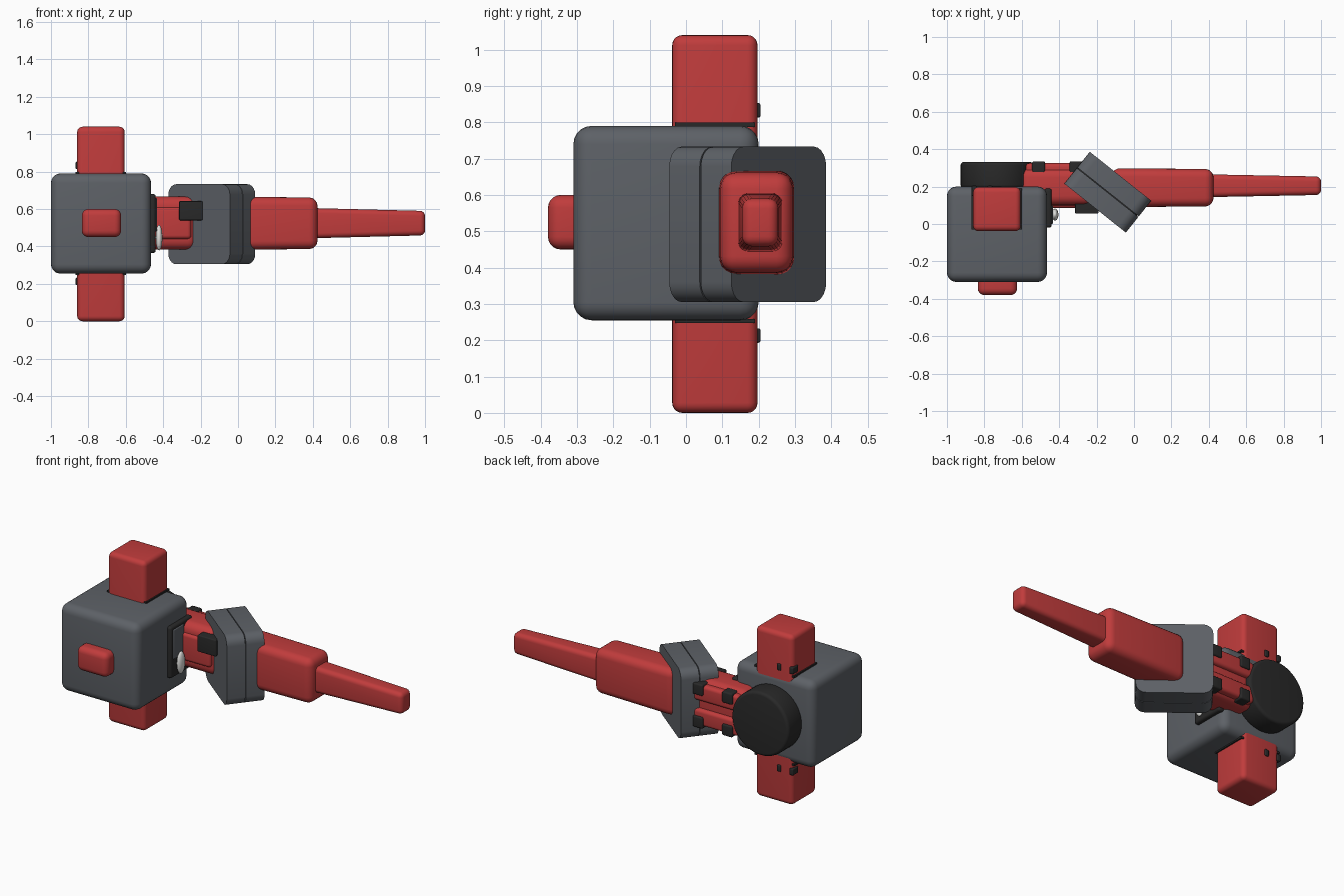
import bpy, bmesh, math
from mathutils import Matrix, Vector

cube = bpy.data.objects.get("Cube")
if cube:
    bpy.data.objects.remove(cube, do_unlink=True)


def material(name, r, g, b):
    m = bpy.data.materials.new(name)
    m.use_nodes = True
    m.diffuse_color = (r, g, b, 1)
    m.node_tree.nodes["Principled BSDF"].inputs["Base Color"].default_value = (r, g, b, 1)
    return m


RED = material("red", 0.53, 0.045, 0.045)
GREY = material("slate grey", 0.11, 0.12, 0.135)
BLACK = material("black", 0.022, 0.022, 0.022)
WHITE = material("white", 0.75, 0.75, 0.73)


def finish(bm, name, mat, matrix=None):
    bmesh.ops.recalc_face_normals(bm, faces=bm.faces[:])
    me = bpy.data.meshes.new(name)
    bm.to_mesh(me)
    bm.free()
    me.materials.append(mat)
    ob = bpy.data.objects.new(name, me)
    bpy.context.collection.objects.link(ob)
    if matrix:
        ob.matrix_world = matrix
    for o in bpy.context.selected_objects:
        o.select_set(False)
    ob.select_set(True)
    bpy.context.view_layer.objects.active = ob
    bpy.ops.object.shade_smooth_by_angle(angle=math.radians(35))
    return ob


def box(name, mat, x, y, z, bevel=0.0, taper=1.0, axis=None, matrix=None):
    """Box from ranges; taper shrinks the +x end, axis limits the bevel to edges along it."""
    bm = bmesh.new()
    bmesh.ops.create_cube(bm, size=1)
    for v in bm.verts:
        k = taper if v.co.x > 0 else 1
        v.co = Vector([(a + b) / 2 + c * (b - a) * s for (a, b), c, s
                       in zip((x, y, z), v.co, (1, k, k))])
    if bevel:
        edges = bm.edges[:]
        if axis is not None:
            edges = [e for e in edges
                     if abs((e.verts[0].co - e.verts[1].co).normalized()[axis]) > 0.9]
        bmesh.ops.bevel(bm, geom=edges, offset=bevel, segments=5, profile=0.5, affect='EDGES')
    return finish(bm, name, mat, matrix)


def disc(name, mat, centre, radius, depth, bevel):
    """Cylinder along y with rounded rims."""
    bm = bmesh.new()
    bmesh.ops.create_cone(bm, cap_ends=True, segments=48, radius1=radius, radius2=radius, depth=depth)
    rims = [e for e in bm.edges if abs(e.verts[0].co.z - e.verts[1].co.z) < 0.001]
    bmesh.ops.bevel(bm, geom=rims, offset=bevel, segments=4, profile=0.5, affect='EDGES')
    return finish(bm, name, mat, Matrix.Translation(centre) @ Matrix.Rotation(math.pi / 2, 4, 'X'))


MID = 0.523  # height of the arm axis

# Body, column and front knob
box("body", GREY, (-1, -0.465), (-0.31, 0.2), (0.255, 0.79), 0.05)
box("column", RED, (-0.86, -0.606), (-0.038, 0.197), (0, 1.04), 0.028)
box("front_knob", RED, (-0.835, -0.625), (-0.38, -0.25), (0.45, 0.6), 0.035)

# Collars and small latches where the column leaves the body
for side in (-1, 1):
    z = MID + side * 0.27
    box("column_collar", BLACK, (-0.868, -0.598), (-0.03, 0.19), (z - 0.006, z + 0.006))
    z = MID + side * 0.31
    for x in (-0.855, -0.77):
        box("latch", BLACK, (x - 0.013, x + 0.013), (0.15, 0.205), (z - 0.02, z + 0.02), 0.006)

# Rear drum
disc("rear_drum", BLACK, (-0.733, 0.262, MID), 0.194, 0.14, 0.018)

# Side panel with inset screen and lamp
box("side_panel", BLACK, (-0.48, -0.44), (-0.02, 0.19), (0.365, 0.68), 0.014)
box("panel_screen", GREY, (-0.45, -0.434), (0.0, 0.1), (0.48, 0.66), 0.005)
bm = bmesh.new()
bmesh.ops.create_uvsphere(bm, u_segments=24, v_segments=14, radius=1)
bmesh.ops.scale(bm, vec=(0.018, 0.032, 0.068), verts=bm.verts[:])
finish(bm, "lamp", WHITE, Matrix.Translation((-0.422, 0.05, 0.447)))

# Upper arm with raised ribs and clips
box("upper_arm", RED, (-0.61, -0.22), (0.1, 0.3), (0.383, 0.667), 0.05)
box("front_rib", RED, (-0.45, -0.25), (0.085, 0.15), (0.44, 0.61), 0.02)
for side in (-1, 1):
    z = MID + side * 0.075
    box("rear_rib", RED, (-0.58, -0.22), (0.25, 0.325), (z - 0.05, z + 0.05), 0.02)
    z = MID + side * 0.1
    for x in (-0.51, -0.31):
        box("arm_clip", BLACK, (x - 0.035, x + 0.035), (0.24, 0.335), (z - 0.035, z + 0.035), 0.01)

# Elbow housing: two slabs and a dark core, turned about z
turn = Matrix.Translation((-0.14, 0.17, 0.519)) @ Matrix.Rotation(math.radians(-38.5), 4, 'Z')
for name, y in (("elbow_front", (-0.109, -0.002)), ("elbow_rear", (0.002, 0.109))):
    box(name, GREY, (-0.21, 0.21), y, (-0.214, 0.214), 0.055, axis=1, matrix=turn)
box("elbow_core", BLACK, (-0.2, 0.2), (-0.09, 0.09), (-0.204, 0.204), 0.05, axis=1, matrix=turn)
box("elbow_bracket", BLACK, (-0.315, -0.19), (0.055, 0.17), (0.54, 0.642), 0.006)

# Forearm and tip
box("forearm", RED, (-0.12, 0.425), (0.09, 0.298), (0.381, 0.667), 0.045, taper=0.96)
box("tip", RED, (0.36, 1), (0.143, 0.266), (0.443, 0.606), 0.027, taper=0.8)
